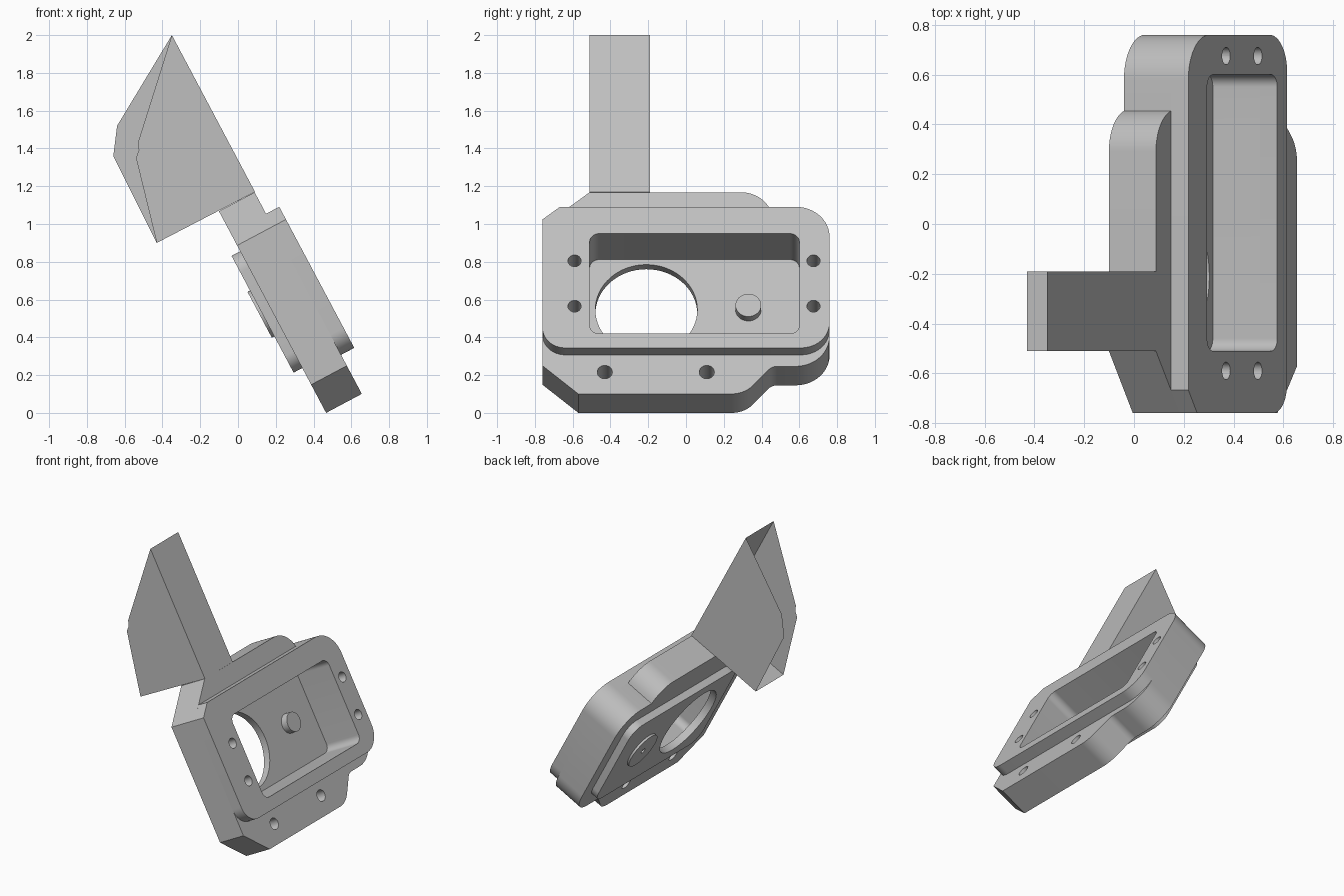
import bpy, bmesh
from math import sin, cos, tan, pi, radians
from mathutils import Vector, Matrix

old = bpy.data.objects.get("Cube")
if old:
    bpy.data.objects.remove(old, do_unlink=True)

# Parts are drawn in the plate's own frame (depth, y, height), then leaned back
LEAN = Matrix.Rotation(radians(-28), 4, 'Y')

grey = bpy.data.materials.new("plain grey")
grey.use_nodes = True
colour = (0.52, 0.52, 0.52, 1)
grey.diffuse_color = colour
grey.node_tree.nodes["Principled BSDF"].inputs["Base Color"].default_value = colour


def rounded(corners, steps=12):
    """Outline from (y, height, radius) corners, filleting where radius > 0."""
    out = []
    for i, (y, u, r) in enumerate(corners):
        p = Vector((y, u, 0))
        if not r:
            out.append(p)
            continue
        a = Vector((*corners[i - 1][:2], 0))
        b = Vector((*corners[(i + 1) % len(corners)][:2], 0))
        d1, d2 = (a - p).normalized(), (b - p).normalized()
        half = d1.angle(d2) / 2
        centre = p + (d1 + d2).normalized() * r / sin(half)
        v1 = (p + d1 * r / tan(half) - centre).normalized()
        v2 = (p + d2 * r / tan(half) - centre).normalized()
        out += [centre + v1.slerp(v2, k / steps) * r for k in range(steps + 1)]
    return out


def box(y0, y1, u0, u1, r):
    return rounded([(y0, u0, r), (y1, u0, r), (y1, u1, r), (y0, u1, r)])


def circle(y, u, r, sides=48):
    return [Vector((y + r * cos(2 * pi * k / sides), u + r * sin(2 * pi * k / sides), 0))
            for k in range(sides)]


def finish(name, bm):
    bmesh.ops.recalc_face_normals(bm, faces=bm.faces[:])
    mesh = bpy.data.meshes.new(name)
    bm.to_mesh(mesh)
    bm.free()
    mesh.materials.append(grey)
    obj = bpy.data.objects.new(name, mesh)
    bpy.context.collection.objects.link(obj)
    return obj


def prism(name, outline, n0, n1):
    """Extrude an outline through the plate's depth, from n0 to n1."""
    bm = bmesh.new()
    face = bm.faces.new([bm.verts.new((n0, p.x, p.y)) for p in outline])
    new = bmesh.ops.extrude_face_region(bm, geom=[face])["geom"]
    bmesh.ops.translate(bm, vec=(n1 - n0, 0, 0),
                        verts=[v for v in new if isinstance(v, bmesh.types.BMVert)])
    bm.transform(LEAN)
    return finish(name, bm)


def activate(obj):
    bpy.ops.object.select_all(action='DESELECT')
    obj.select_set(True)
    bpy.context.view_layer.objects.active = obj


def cut(obj, holes):
    """Cut (outline, n0, n1) prisms out of a part."""
    for hole in holes:
        cutter = prism("cutter", *hole)
        cutter.hide_render = True
        mod = obj.modifiers.new("cut", 'BOOLEAN')
        mod.operation = 'DIFFERENCE'
        mod.solver = 'EXACT'
        mod.object = cutter
        activate(obj)
        bpy.ops.object.modifier_apply(modifier=mod.name)
        bpy.data.objects.remove(cutter, do_unlink=True)


# Depth levels from back to front
BOSS, COVER, BACK, FACE, RIM = 0.345, 0.36, 0.412, 0.626, 0.705

# Base plate with chamfered front corners and stepped back corners
base = prism("base_plate", rounded([
    (-0.76, -0.05, 0), (-0.57, -0.219, 0), (0.31, -0.219, 0.15),
    (0.455, -0.054, 0.06), (0.76, -0.054, 0.18), (0.76, 0.861, 0.18),
    (0.455, 0.861, 0), (0.41, 0.99, 0.17), (-0.51, 0.99, 0), (-0.76, 0.785, 0),
]), BACK, FACE)

# Raised rim around the pocket
frame = prism("raised_frame", rounded([
    (-0.76, 0.015, 0.12), (0.76, 0.015, 0.15), (0.76, 0.861, 0.18),
    (-0.667, 0.861, 0), (-0.76, 0.785, 0),
]), FACE, RIM)

# Pocket and screw holes
pocket = (box(-0.51, 0.60, 0.10, 0.70, 0.05), 0.3, 0.8)
rim_holes = [(circle(y, u, 0.035, 24), 0.52, 0.8)
             for y in (-0.59, 0.675) for u in (0.265, 0.537)]
foot_holes = [(circle(y, -0.088, 0.04, 24), 0.3, 0.8) for y in (-0.43, 0.11)]
cut(base, [pocket] + rim_holes + foot_holes)
cut(frame, [pocket] + rim_holes)

# Back cover forming the pocket floor, with a large round opening
cover = prism("back_cover", box(-0.56, 0.65, 0.05, 0.75, 0.10), COVER, BACK)
cut(cover, [(circle(-0.21, 0.40, 0.27, 64), 0.2, 0.6)])

# Peg on the floor and the dimpled boss behind it
peg = prism("peg", circle(0.33, 0.40, 0.068), BACK, 0.462)
boss = prism("rear_boss", circle(0.33, 0.405, 0.137), BOSS, COVER)
cut(boss, [(circle(0.33, 0.405, 0.02, 16), 0.3, 0.355)])

for part in (base, frame, cover, peg, boss):
    activate(part)
    bpy.ops.object.shade_smooth_by_angle(angle=radians(30))

# Open-ended hood of thin sheets: two cheeks, a front wall and a bottom wall
tip, root, heel = (-0.35, 2.0), (0.09, 1.17), (-0.43, 0.90)
near = [tip, root, heel, (-0.54, 1.35), (-0.525, 1.39), (-0.53, 1.43)]
far = [tip, root, heel, (-0.66, 1.36), (-0.64, 1.52)]
bm = bmesh.new()
rings = [[bm.verts.new((x, y, z)) for x, z in side]
         for y, side in ((-0.51, near), (-0.19, far))]
for ring in rings:
    bm.faces.new(ring)
for i in range(2):
    bm.faces.new((rings[0][i], rings[0][i + 1], rings[1][i + 1], rings[1][i]))
finish("hood", bm)
